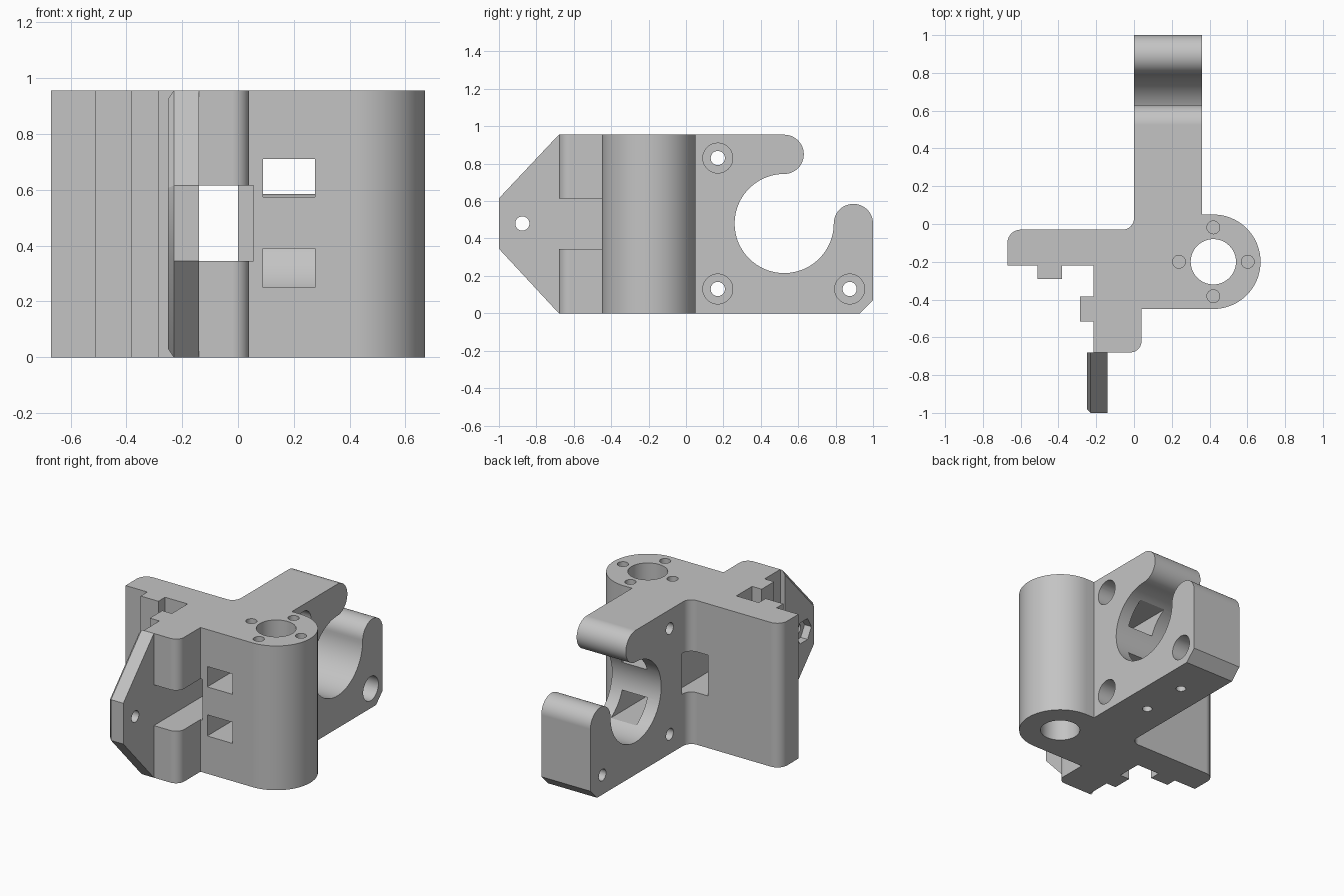
import bpy, bmesh
from math import cos, sin, radians

if "Cube" in bpy.data.objects:
    bpy.data.objects.remove(bpy.data.objects["Cube"])

H = 0.955                      # overall height
BORE = (0.525, 0.48)           # centre of the hook bore, in y and z

grey = bpy.data.materials.new("plain grey")
grey.use_nodes = True
grey.diffuse_color = (0.55, 0.55, 0.55, 1)
grey.node_tree.nodes["Principled BSDF"].inputs["Base Color"].default_value = grey.diffuse_color


def arc(c, r, start, end, n=16):
    angles = [radians(start + (end - start) * i / n) for i in range(n + 1)]
    return [(c[0] + r * cos(a), c[1] + r * sin(a)) for a in angles]


def circle(c, r, n=48):
    return arc(c, r, 0, 360, n)


def rect(a0, b0, a1, b1):
    return [(a0, b0), (a1, b0), (a1, b1), (a0, b1)]


def prism(name, outline, axis, lo, hi):
    """Extrude a closed outline along x (points are y, z) or z (points are x, y)."""
    pts = []
    for p in outline:
        if not pts or abs(p[0] - pts[-1][0]) + abs(p[1] - pts[-1][1]) > 1e-5:
            pts.append(p)
    if abs(pts[0][0] - pts[-1][0]) + abs(pts[0][1] - pts[-1][1]) < 1e-5:
        pts.pop()
    bm = bmesh.new()
    place = (lambda p, d: (d, *p)) if axis == "x" else (lambda p, d: (*p, d))
    low = [bm.verts.new(place(p, lo)) for p in pts]
    high = [bm.verts.new(place(p, hi)) for p in pts]
    bm.faces.new(low)
    bm.faces.new(high)
    for i in range(len(pts)):
        j = (i + 1) % len(pts)
        bm.faces.new((low[i], low[j], high[j], high[i]))
    bmesh.ops.recalc_face_normals(bm, faces=bm.faces)
    mesh = bpy.data.meshes.new(name)
    bm.to_mesh(mesh)
    bm.free()
    mesh.materials.append(grey)
    ob = bpy.data.objects.new(name, mesh)
    bpy.context.collection.objects.link(ob)
    return ob


def combine(target, other, operation="DIFFERENCE"):
    """Apply a boolean and remove the second object."""
    other.hide_render = True
    mod = target.modifiers.new("boolean", "BOOLEAN")
    mod.operation, mod.solver, mod.object = operation, "EXACT", other
    bpy.context.view_layer.objects.active = target
    bpy.ops.object.modifier_apply(modifier=mod.name)
    bpy.data.objects.remove(other)


def finish(ob):
    bpy.ops.object.select_all(action="DESELECT")
    ob.select_set(True)
    bpy.context.view_layer.objects.active = ob
    bpy.ops.object.shade_smooth_by_angle(angle=radians(30))
    mod = ob.modifiers.new("weighted normals", "WEIGHTED_NORMAL")
    mod.keep_sharp = True


# Body: back plate with ribs, front clamp block and round boss
boss = (0.42, -0.2)
outline = [(-0.67, -0.22), (-0.51, -0.22), (-0.51, -0.29), (-0.38, -0.29), (-0.38, -0.22),
           (-0.215, -0.22), (-0.215, -0.385), (-0.285, -0.385), (-0.285, -0.515),
           (-0.215, -0.515), (-0.215, -0.68)]
outline += arc((-0.02, -0.62), 0.06, -90, 0, 10)
outline += [(0.04, -0.45)]
outline += arc(boss, 0.25, -90, 90, 48)
outline += [(0, 0.05)]
outline += arc((-0.06, 0.03), 0.06, 0, -90, 10)
outline += arc((-0.6, -0.1), 0.07, 90, 180, 10)
body = prism("bracket_body", outline, "z", 0, H)

# Hooked arm
hook = [(-0.3, 0), (0.93, 0), (1, 0.07)]
hook += arc((0.895, 0.48), 0.105, 0, 180, 24)
hook += arc(BORE, 0.265, 0, -270, 64)
hook += arc((BORE[0], 0.85), 0.105, -90, 90, 24)
hook += [(-0.3, H)]
combine(body, prism("hook_arm", hook, "x", 0, 0.36), "UNION")

# Belt slot through the clamp block and back plate
combine(body, prism("slot_cutter", rect(-0.14, -0.75, 0.055, 0.04), "z", 0.345, 0.615))

# Strap slots from the front into the bore
for z0, z1 in ((0.25, 0.39), (0.575, 0.71)):
    combine(body, prism("strap_cutter", rect(0.09, -0.5, 0.275, BORE[0]), "z", z0, z1))

# Boss: through hole and four blind screw holes
combine(body, prism("boss_cutter", circle(boss, 0.12), "z", -0.1, H + 0.1))
for dx, dy in ((1, 0), (-1, 0), (0, 1), (0, -1)):
    centre = (boss[0] + 0.182 * dx, boss[1] + 0.182 * dy)
    combine(body, prism("screw_cutter", circle(centre, 0.034, 24), "z", H - 0.25, H + 0.1))

# Counterbored holes across the arm
for c in ((0.17, 0.83), (0.17, 0.13), (0.875, 0.13)):
    combine(body, prism("bolt_cutter", circle(c, 0.038, 32), "x", -0.1, 0.5))
    combine(body, prism("head_cutter", circle(c, 0.08, 32), "x", 0.16, 0.5))

# Small blind holes under the arm
for y in (0.34, 0.66):
    combine(body, prism("under_cutter", circle((0.18, y), 0.03, 24), "z", -0.1, 0.12))
finish(body)

# Clamp tab with chamfered outer rim
tab = prism("clamp_tab", [(-0.68, 0), (-0.68, H), (-1, 0.615), (-1, 0.345)], "x", -0.25, -0.14)
bm = bmesh.new()
bm.from_mesh(tab.data)
rim = [e for e in bm.edges if all(v.co.x < -0.24 for v in e.verts)
       and any(v.co.y < -0.9 for v in e.verts)]
bmesh.ops.bevel(bm, geom=rim, offset=0.02, segments=1, affect="EDGES")
bm.to_mesh(tab.data)
bm.free()

# Tab bolt hole and hexagonal nut pocket
combine(tab, prism("tab_hole_cutter", circle((-0.875, 0.48), 0.038, 32), "x", -0.4, 0))
combine(tab, prism("nut_cutter", circle((-0.875, 0.48), 0.08, 6), "x", -0.4, -0.2))
finish(tab)
